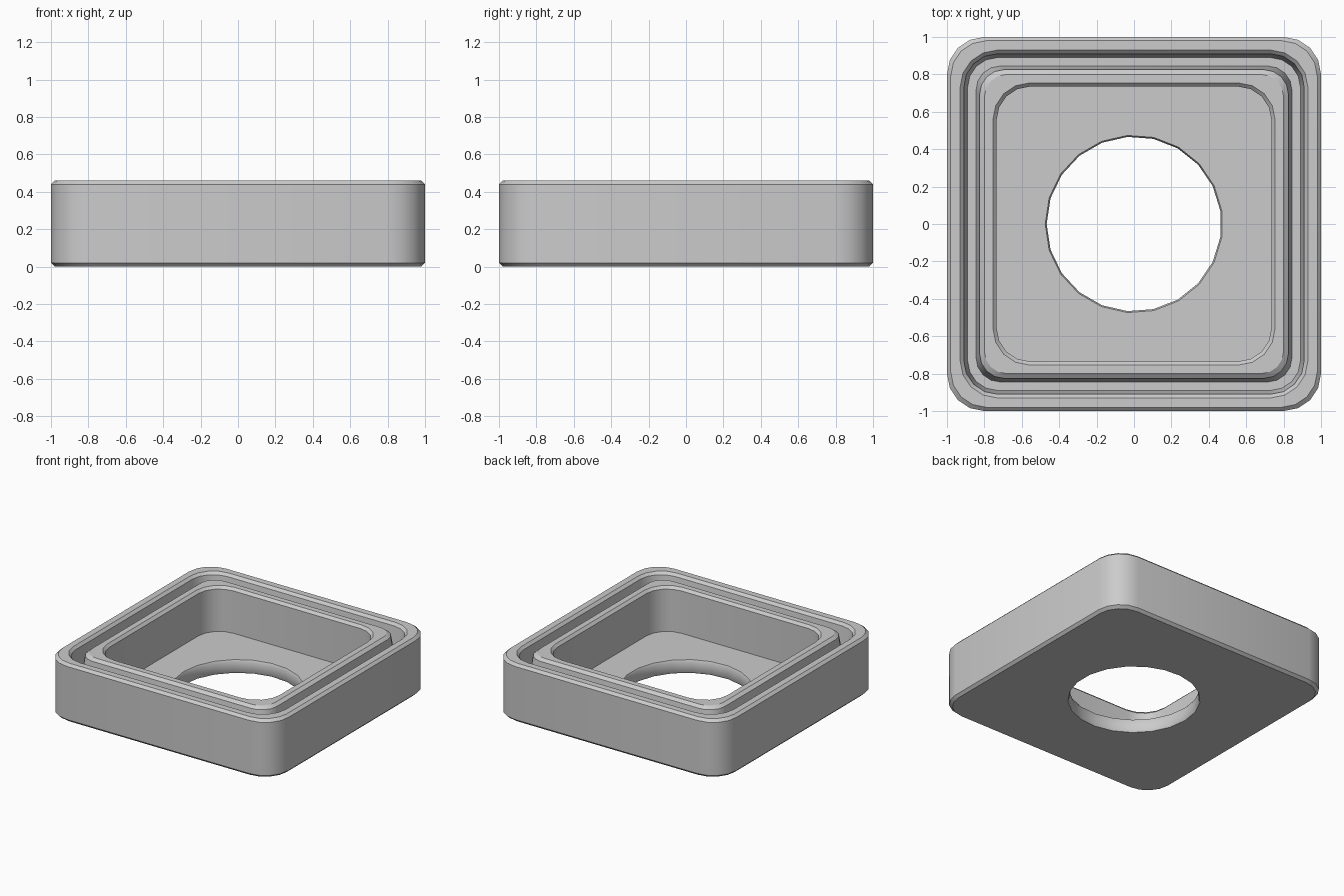
import bpy, bmesh, math

if "Cube" in bpy.data.objects:
    bpy.data.objects.remove(bpy.data.objects["Cube"])

SEG = 4  # segments per rounded corner


def rounded_square(bm, half, radius, z):
    """Ring of vertices around a rounded square."""
    verts = []
    c = half - radius
    for q, (sx, sy) in enumerate([(1, 1), (-1, 1), (-1, -1), (1, -1)]):
        for i in range(SEG + 1):
            a = math.pi / 2 * (q + i / SEG)
            verts.append(bm.verts.new((sx * c + radius * math.cos(a),
                                       sy * c + radius * math.sin(a), z)))
    return verts


def circle(bm, radius, z, sides=21):
    """Ring of vertices around the drain hole."""
    return [bm.verts.new((radius * math.cos(math.pi + 2 * math.pi * i / sides),
                          radius * math.sin(math.pi + 2 * math.pi * i / sides), z))
            for i in range(sides)]


def skin(bm, rings):
    """Join consecutive rings with quads."""
    for a, b in zip(rings, rings[1:]):
        n = len(a)
        for i in range(n):
            j = (i + 1) % n
            bm.faces.new((a[i], a[j], b[j], b[i]))


def fill_between(bm, outer, inner):
    """Flat plate between a rounded square and the hole."""
    edges = []
    for ring in (outer, inner):
        for i, v in enumerate(ring):
            edges.append(bm.edges.get((v, ring[(i + 1) % len(ring)])))
    bmesh.ops.triangle_fill(bm, edges=edges, use_beauty=True)


bm = bmesh.new()

# Walls: outer side, rim, groove, inner rim, inner side (half width, radius, z)
profile = [
    (0.98, 0.19, 0.0), (1.0, 0.20, 0.02), (1.0, 0.20, 0.44), (0.98, 0.19, 0.46),
    (0.93, 0.20, 0.46), (0.91, 0.18, 0.44), (0.89, 0.16, 0.28),
    (0.845, 0.13, 0.28), (0.825, 0.13, 0.44), (0.80, 0.12, 0.46),
    (0.755, 0.20, 0.46), (0.735, 0.18, 0.44), (0.735, 0.18, 0.105),
]
walls = [rounded_square(bm, *p) for p in profile]
skin(bm, walls)

# Hole through the floor
hole = [circle(bm, r, z) for r, z in
        [(0.475, 0.0), (0.467, 0.015), (0.467, 0.09), (0.475, 0.105)]]
skin(bm, hole)

# Underside and floor
fill_between(bm, walls[0], hole[0])
fill_between(bm, walls[-1], hole[-1])
bmesh.ops.recalc_face_normals(bm, faces=bm.faces)

mesh = bpy.data.meshes.new("square_tray")
bm.to_mesh(mesh)
bm.free()
tray = bpy.data.objects.new("square_tray", mesh)
bpy.context.collection.objects.link(tray)

# Single grey colour
grey = bpy.data.materials.new("light_grey")
grey.diffuse_color = (0.6, 0.6, 0.6, 1)
grey.use_nodes = True
grey.node_tree.nodes["Principled BSDF"].inputs["Base Color"].default_value = grey.diffuse_color
mesh.materials.append(grey)

# Smooth corners, sharp rims
bpy.context.view_layer.objects.active = tray
tray.select_set(True)
bpy.ops.object.shade_smooth_by_angle(angle=math.radians(30))
